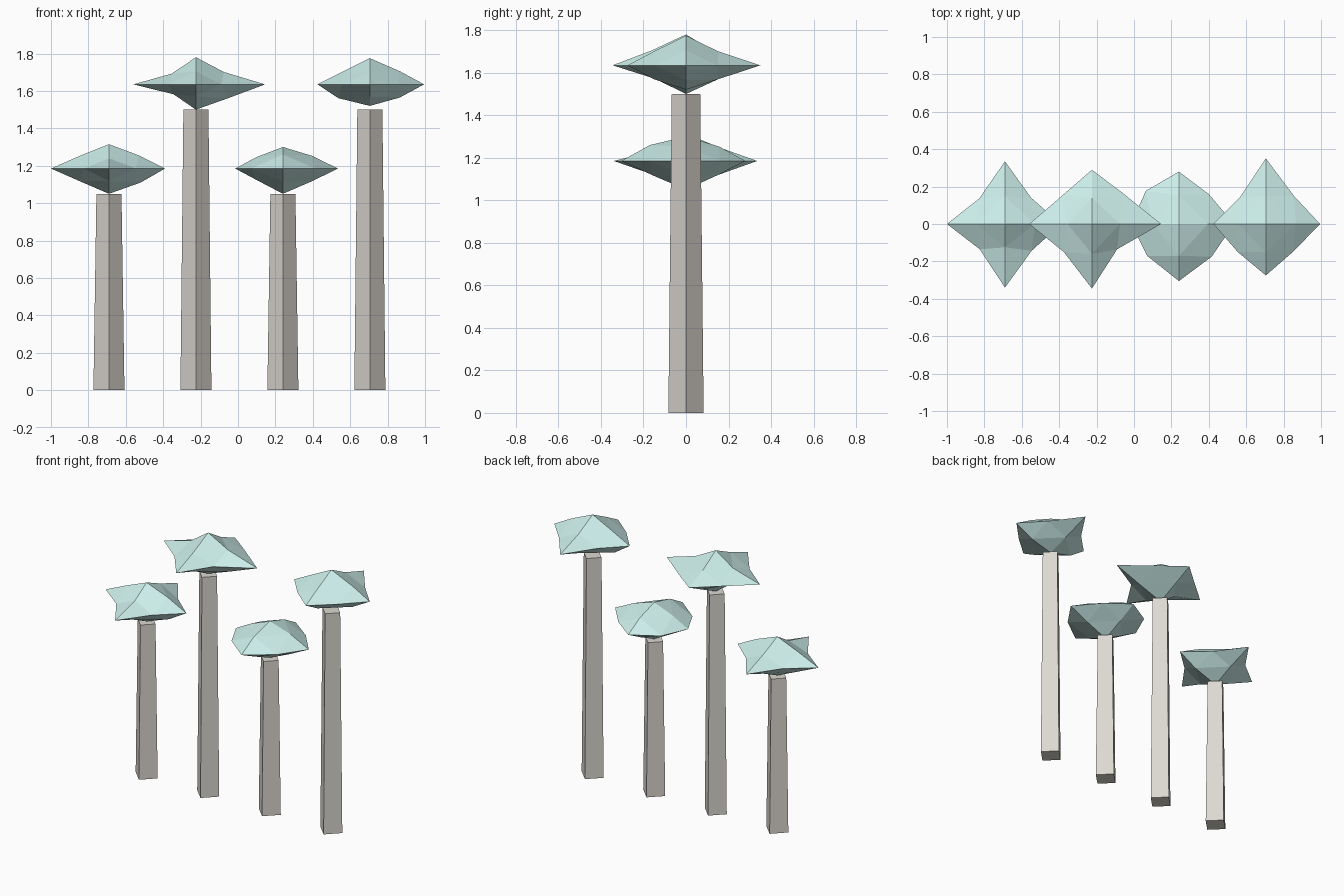
import bpy, bmesh
from mathutils import Vector

if "Cube" in bpy.data.objects:
    bpy.data.objects.remove(bpy.data.objects["Cube"])


def material(name, rgb):
    m = bpy.data.materials.new(name)
    m.diffuse_color = (*rgb, 1)
    m.use_nodes = True
    m.node_tree.nodes["Principled BSDF"].inputs["Base Color"].default_value = m.diffuse_color
    return m


def finish(bm, name, mat, loc):
    bmesh.ops.recalc_face_normals(bm, faces=bm.faces)
    me = bpy.data.meshes.new(name)
    bm.to_mesh(me)
    bm.free()
    me.materials.append(mat)
    ob = bpy.data.objects.new(name, me)
    ob.location = loc
    bpy.context.collection.objects.link(ob)


def trunk(name, x, h):
    # tapered four-sided post, corners on the axes
    bm = bmesh.new()
    bmesh.ops.create_cone(bm, cap_ends=True, segments=4,
                          radius1=0.083, radius2=0.067, depth=h)
    finish(bm, name, bark, (x, 0, h / 2))


def crown(name, x, z, tips, diag, upper, lower):
    # octahedron with every edge split once and its midpoint moved in or out
    bm = bmesh.new()
    xm, xp, ym, yp, zm, zp = tips
    tip = {('x', -1): Vector((-xm, 0, 0)), ('x', 1): Vector((xp, 0, 0)),
           ('y', -1): Vector((0, -ym, 0)), ('y', 1): Vector((0, yp, 0)),
           ('z', -1): Vector((0, 0, -zm)), ('z', 1): Vector((0, 0, zp))}
    tip = {k: bm.verts.new(v) for k, v in tip.items()}
    signs = [(-1, -1), (1, -1), (1, 1), (-1, 1)]
    dm = {s: bm.verts.new((s[0] * d, s[1] * d, 0)) for s, d in zip(signs, diag)}
    rm = {}
    sides = [('x', -1), ('x', 1), ('y', -1), ('y', 1)]
    for sz, row in ((1, upper), (-1, lower)):
        for (ax, s), d in zip(sides, row):
            p = (s * d, 0, sz * d * 0.44) if ax == 'x' else (0, s * d, sz * d * 0.44)
            rm[ax, s, sz] = bm.verts.new(p)
    for sx, sy in signs:
        for sz in (-1, 1):
            a, b, c = tip['x', sx], tip['y', sy], tip['z', sz]
            ab, bc, ca = dm[sx, sy], rm['y', sy, sz], rm['x', sx, sz]
            for f in ((a, ab, ca), (b, bc, ab), (c, ca, bc), (ab, bc, ca)):
                bm.faces.new(f)
    finish(bm, name, leaf, (x, 0, z))


bark = material("bark", (0.72, 0.69, 0.64))
leaf = material("leaf", (0.60, 0.85, 0.82))

# x, trunk height, crown height, tip reaches, midpoint reaches
trees = [
    (-0.69, 1.05, 1.185, (.31, .30, .34, .335, .135, .13),
     (.135, .143, .14, .137), (.155, .16, .125, .15), (.155, .17, .15, .15)),
    (-0.225, 1.50, 1.635, (.335, .37, .345, .29, .135, .145),
     (.15, .135, .165, .155), (.13, .15, .16, .14), (.12, .17, .145, .15)),
    (0.24, 1.05, 1.185, (.255, .295, .305, .28, .135, .115),
     (.17, .175, .16, .177), (.14, .155, .17, .155), (.14, .155, .155, .15)),
    (0.705, 1.50, 1.635, (.28, .29, .275, .35, .115, .14),
     (.15, .147, .15, .14), (.15, .16, .15, .15), (.168, .16, .15, .15)),
]
for i, (x, h, z, tips, diag, up, low) in enumerate(trees, 1):
    trunk(f"trunk_{i}", x, h)
    crown(f"crown_{i}", x, z, tips, diag, up, low)
